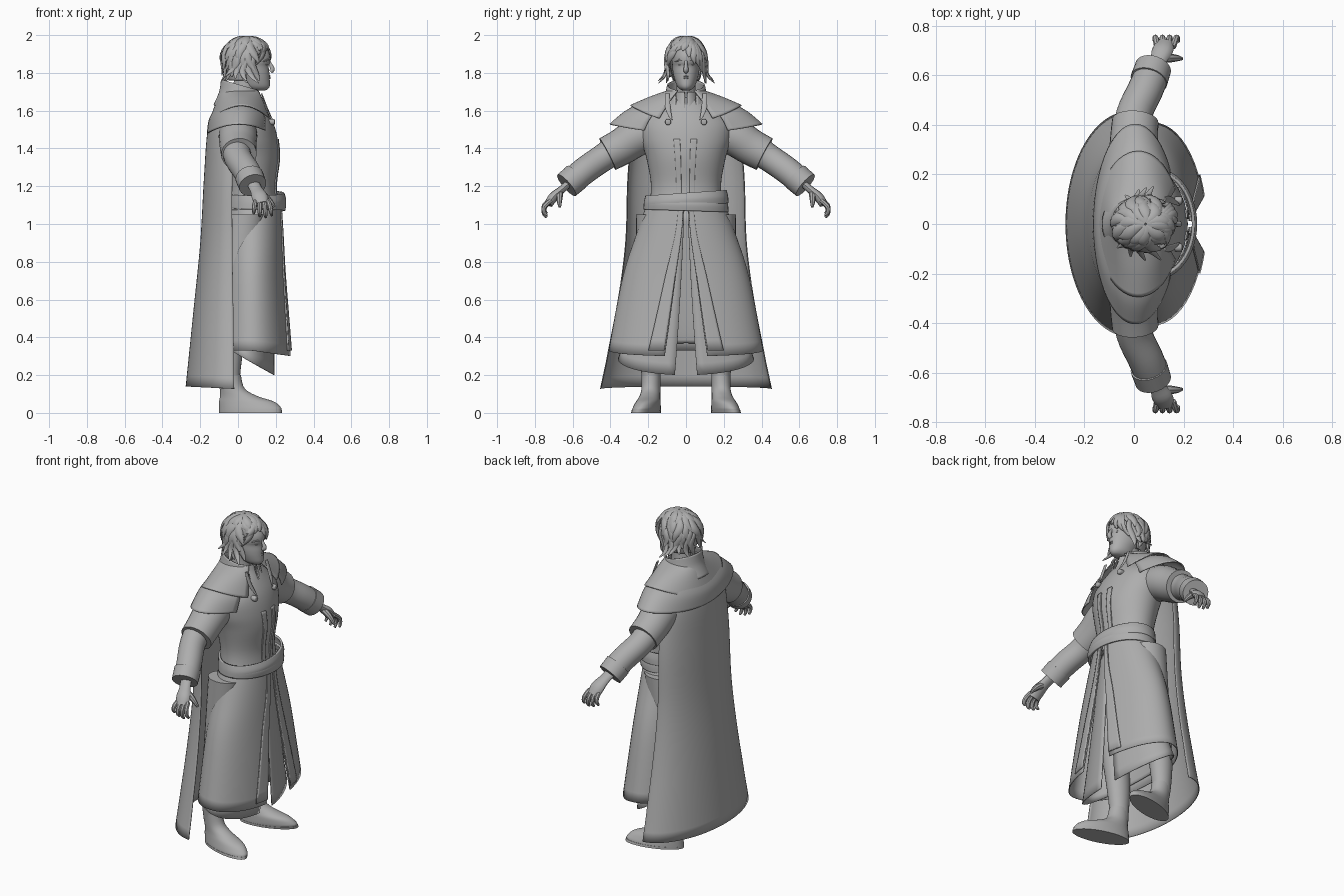
import bpy, bmesh, math, random
from math import sin, cos, pi
from mathutils import Vector

if "Cube" in bpy.data.objects:
    bpy.data.objects.remove(bpy.data.objects["Cube"])
random.seed(4)
GREY = (0.42, 0.42, 0.42, 1)
mat = bpy.data.materials.new("plain_grey")
mat.use_nodes = True
mat.diffuse_color = GREY
mat.node_tree.nodes["Principled BSDF"].inputs["Base Color"].default_value = GREY
made = []


def finish(name, rings, closed, mirror=False, thick=0):
    """Skin a list of vertex rings; closed rings also get end caps."""
    bm = bmesh.new()
    grid = [[bm.verts.new(p) for p in ring] for ring in rings]
    n = len(grid[0])
    for a, b in zip(grid, grid[1:]):
        for j in range(n if closed else n - 1):
            k = (j + 1) % n
            bm.faces.new((a[j], b[j], b[k], a[k]))
    if closed:
        bm.faces.new(grid[0])
        bm.faces.new(grid[-1])
        bmesh.ops.recalc_face_normals(bm, faces=bm.faces)
    mesh = bpy.data.meshes.new(name)
    bm.to_mesh(mesh)
    bm.free()
    mesh.materials.append(mat)
    ob = bpy.data.objects.new(name, mesh)
    bpy.context.collection.objects.link(ob)
    if thick:
        m = ob.modifiers.new("cloth", 'SOLIDIFY')
        m.thickness = thick
    if mirror:
        m = ob.modifiers.new("mirror", 'MIRROR')
        m.use_axis = (False, True, False)
    made.append(ob)


def smooth(keys, n=5):
    """Catmull-Rom curve through tuples."""
    out = []
    for i in range(len(keys) - 1):
        p0, p1 = keys[max(i - 1, 0)], keys[i]
        p2, p3 = keys[i + 1], keys[min(i + 2, len(keys) - 1)]
        for s in range(n):
            t = s / n
            out.append([b + t * (c - a) / 2 + t * t * (a - 2.5 * b + 2 * c - d / 2)
                        + t ** 3 * (1.5 * (b - c) + (d - a) / 2)
                        for a, b, c, d in zip(p0, p1, p2, p3)])
    return out + [list(keys[-1])]


def loft(name, rows, start=None, end=None, warp=None, seg=48, **kw):
    """Rows run downward: height, back x, front x, half width, optional slit angle."""
    rings = []
    closed = start is None and len(rows[0]) == 4
    for r in smooth(rows):
        a0 = 0 if closed else (r[4] if len(r) > 4 else start)
        a1 = 2 * pi - a0 if end is None else end
        ring = []
        for j in range(seg if closed else seg + 1):
            a = a0 + (a1 - a0) * j / seg
            p = ((r[1] + r[2]) / 2 + (r[2] - r[1]) / 2 * cos(a), r[3] * sin(a), r[0])
            ring.append(warp(*p, a) if warp else p)
        rings.append(ring)
    finish(name, rings, closed, **kw)


def tube(name, pts, ref=(1, 0, 0), flat=1.0, sides=12, steps=4, **kw):
    """Sweep of x, y, z, radius points; flat scales thickness across ref."""
    path = smooth(pts, steps)
    rings = []
    for i, p in enumerate(path):
        d = Vector(path[min(i + 1, len(path) - 1)][:3]) - Vector(path[max(i - 1, 0)][:3])
        d.normalize()
        u = Vector(ref)
        u = (u - d * u.dot(d)).normalized()
        v = d.cross(u)
        rings.append([Vector(p[:3]) + p[3] * (u * cos(t) + v * sin(t) * flat)
                      for t in (2 * pi * j / sides for j in range(sides))])
    finish(name, rings, True, **kw)


# Legs and boots, toes turned out
def turn_out(x, y, z, a):
    return x, y + 0.185 + 0.25 * (x + 0.04) * max(0, 1 - z / 0.2), z

loft("leg", [(1.05, -.06, .14, .08), (.6, -.09, .07, .075), (.35, -.11, .03, .062),
             (.16, -.1, .01, .048), (.12, -.095, .04, .048)], warp=turn_out, mirror=True, seg=24)
loft("boot", [(.2, -.1, .015, .05), (.13, -.095, .035, .05), (.09, -.095, .1, .053),
              (.06, -.1, .19, .06), (.03, -.1, .226, .065), (.014, -.1, .23, .066)],
     warp=turn_out, mirror=True, seg=28)
loft("sole", [(.014, -.1, .232, .068), (0, -.1, .232, .068)], warp=turn_out, mirror=True, seg=28)

# Skirts: under layer with a dipping front hem, outer layer with front slit and trim
def under_hem(x, y, z, a):
    return x, y, z + 0.085 * (1 - cos(a)) * max(0, (1.05 - z) / 0.85) ** 4

def outer_hem(x, y, z, a):
    return x, y, z - .03 * max(0, cos(a)) * (1.1 - z) / .78

loft("under_skirt", [(1.07, -.05, .19, .16, .06), (.65, -.08, .19, .26, .11), (.2, -.11, .195, .36, .165)],
     warp=under_hem, thick=.005)
skirt = [(1.1, -.07, .225, .21), (.95, -.08, .235, .262), (.72, -.1, .25, .335), (.33, -.13, .287, .41)]
slit = (.06, .09, .17, .28)
trim = (.18, .21, .33, .5)
loft("outer_skirt", [r + (s,) for r, s in zip(skirt, slit)], warp=outer_hem, thick=.005)
for name, side in (("trim_left", 1), ("trim_right", -1)):
    rings = []
    for z, xb, xf, w, s, t in smooth([k + (s, t) for k, s, t in zip(skirt, slit, trim)]):
        angles = [s + (t - s) * j / 6 for j in range(7)]
        rings.append([((xb + xf) / 2 + ((xf - xb) / 2 + .007) * cos(a), side * (w + .007) * sin(a), z)
                      for a in angles][::side])
    finish(name, rings, False, thick=.008)

# Tunic body with centre placket
torso = [(1.67, -.06, .1, .08), (1.62, -.1, .14, .16), (1.54, -.12, .185, .24), (1.45, -.12, .21, .24),
         (1.35, -.1, .217, .21), (1.2, -.07, .2, .185), (1.07, -.065, .215, .2)]
loft("tunic", torso)
for name, s, e in (("placket_right", -.27, -.13), ("placket_left", .1, .24)):
    loft(name, [(z, b, f + .007, w + .007) for z, b, f, w in torso[3:]], start=s, end=e, seg=6, thick=.008)

# Crossed belts
for name, tilt, z in (("belt_upper", .07, 1.13), ("belt_lower", -.03, 1.105)):
    loft(name, [(z + .035, -.075, .245, .215), (z, -.075, .255, .223), (z - .035, -.075, .25, .225)],
         start=-pi, end=pi, warp=lambda x, y, h, a, t=tilt: (x, y, h + t * y), thick=.012)

# Long cape
loft("cape", [(1.64, -.115, .1, .2), (1.5, -.16, .12, .28), (1.25, -.18, .12, .31), (.9, -.2, .14, .322),
              (.55, -.235, .185, .37), (.14, -.277, .237, .455)], start=pi / 2, thick=.005,
     warp=lambda x, y, z, a: (x, y, z - .012 * max(0, 1 + cos(a)) * (z < .3)))

# Two-tier shoulder mantle and standing collar
loft("mantle_lower", [(1.65, -.13, .15, .22, .65), (1.6, -.155, .175, .32, .62), (1.53, -.165, .175, .405, .58)],
     warp=lambda x, y, z, a: (x, y, z - .05 * cos(a) ** 2), thick=.006)
loft("mantle_upper", [(1.71, -.09, .12, .09, .5), (1.675, -.12, .155, .19, .5), (1.63, -.155, .19, .295, .5)],
     warp=lambda x, y, z, a: (x, y, z - .09 * cos(a) ** 2 * (1.71 - z) / .08), thick=.006)
loft("tall_collar", [(1.735, -.09, .12, .1, .6), (1.67, -.1, .135, .115, .5), (1.6, -.13, .155, .14, .4)],
     warp=lambda x, y, z, a: (x, y, z - .03 * cos(a)), thick=.008)
loft("inner_collar", [(1.7, -.04, .115, .06, .12), (1.66, -.045, .125, .065, .1), (1.6, -.05, .15, .08, .06)],
     thick=.006)
tube("lapel", [(.125, .1, 1.69, .012), (.155, .095, 1.61, .014), (.185, .075, 1.55, .003)],
     ref=(0, 1, 0), flat=.3, mirror=True)
tube("button", [(.165, .095, 1.54, .016), (.19, .095, 1.54, .016), (.195, .095, 1.54, .009)],
     ref=(0, 1, 0), mirror=True)

# Arms: long sleeve, short oversleeve, cuff
tube("long_sleeve", [(-.01, .2, 1.48, .085), (-.01, .33, 1.42, .08), (0, .44, 1.35, .073),
                     (.045, .54, 1.28, .072), (.075, .61, 1.22, .07)], sides=24, mirror=True)
tube("short_sleeve", [(0, .17, 1.49, .1), (0, .26, 1.46, .102), (0, .34, 1.41, .097), (.005, .415, 1.37, .094)],
     sides=24, mirror=True)
tube("cuff", [(.06, .58, 1.25, .076), (.078, .632, 1.205, .074)], sides=24, mirror=True)

# Hands with curled fingers
tube("palm", [(.08, .62, 1.215, .034), (.098, .66, 1.18, .034), (.115, .7, 1.145, .043), (.125, .728, 1.105, .038)],
     flat=.6, mirror=True)
for i, name in enumerate(("little_finger", "ring_finger", "middle_finger", "index_finger")):
    x = .094 + .021 * i
    drop = (.0, .015, .02, .01)[i]
    tube(name, [(x, .715, 1.125, .013), (x + .006 * (i - 1), .748, 1.1 - drop / 2, .013),
                (x + .009 * (i - 1), .752, 1.075 - drop, .011),
                (x + .011 * (i - 1), .737, 1.055 - drop, .007)], sides=8, mirror=True)
tube("thumb", [(.115, .67, 1.165, .02), (.15, .67, 1.14, .017), (.175, .67, 1.115, .013), (.193, .668, 1.09, .007)],
     ref=(0, 1, 0), sides=8, mirror=True)

# Neck, head and face
loft("neck", [(1.78, -.02, .11, .05), (1.7, -.03, .09, .052), (1.6, -.06, .09, .07)], seg=24)
loft("head", [(1.985, .02, .07, .02), (1.95, -.04, .135, .058), (1.9, -.055, .167, .073), (1.86, -.055, .17, .074),
              (1.835, -.05, .162, .072), (1.8, -.035, .166, .069), (1.765, 0, .168, .06),
              (1.73, .02, .168, .047), (1.712, .05, .155, .03), (1.706, .08, .135, .012)], seg=36)
tube("nose", [(.16, 0, 1.87, .008), (.172, 0, 1.845, .009), (.182, 0, 1.82, .013), (.172, 0, 1.806, .012)],
     ref=(0, 1, 0), sides=10)
tube("brow", [(.163, .012, 1.862, .005), (.155, .035, 1.868, .006), (.133, .058, 1.86, .003)],
     ref=(0, 0, 1), sides=8, mirror=True)
tube("eye", [(.153, .016, 1.842, .002), (.147, .03, 1.842, .008), (.133, .045, 1.842, .002)],
     ref=(0, 0, 1), sides=8, mirror=True)
for name, z, r in (("upper_lip", 1.783, .005), ("lower_lip", 1.773, .006)):
    tube(name, [(.15, -.028, z - .002, .001), (.167, 0, z, r), (.15, .028, z - .002, .001)],
         ref=(0, 0, 1), sides=8)

# Hair: scalp cap and layered wavy locks falling from the crown
loft("hair_cap", [(1.99, .03, .07, .015, .01), (1.98, -.015, .11, .05, .01), (1.96, -.05, .145, .078, .02),
                  (1.93, -.07, .165, .09, .6), (1.88, -.075, .16, .093, 1.15), (1.82, -.07, .15, .085, 1.5),
                  (1.76, -.05, .13, .07, 1.6)], thick=.006)


def lock(name, az, t0, t1, width, flare, sweep=0.0):
    """A tapered strand running over the skull from polar angle t0 to t1."""
    pts = []
    lift = random.uniform(.0, .06)
    for i in range(7):
        f = i / 6
        t = t0 + (t1 - t0) * f
        th = min(t, pi / 2)
        low = max(0, t - pi / 2)
        a = az + sweep * f + .14 * sin(5 * f + az * 3)
        out = 1 + lift * sin(pi * f) - .16 * low + flare * f ** 4
        r = width * (.5 + 1.1 * f) * max(.08, 1 - f ** 3) + .0015
        pts.append((.046 + .127 * out * sin(th) * cos(a), .103 * out * sin(th) * sin(a),
                    1.87 + .118 * cos(th) - .12 * low, r))
    tube(name, pts, ref=(-sin(az), cos(az), 0.01), flat=.5, sides=8, steps=2)


for tier, (count, t0, length, width) in enumerate(((11, .03, 1.2, .028), (15, .3, 1.75, .025),
                                                   (17, .8, 2.2, .022), (15, 1.2, 2.5, .019))):
    for i in range(count):
        az = -pi + 2 * pi * (i + .5 * (tier % 2) + random.uniform(-.25, .25)) / count
        if abs(az) < 1.15:
            if tier < 2:
                lock(f"front_lock_{tier}_{i}", az, t0, 1.05 + .1 * tier, width, .04, .25 * az)
        else:
            lock(f"hair_lock_{tier}_{i}", az, t0, length + random.uniform(-.2, .12), width,
                 random.uniform(.02, .14) + .1 * (tier > 1))
# Swept fringe parted to one side
for i, (az, sweep, end) in enumerate(((-.1, .4, 1.45), (0, .6, 1.75), (.1, .75, 1.85), (.25, .85, 2.1),
                                      (-.25, -.5, 1.25), (-.35, -.7, 1.5), (-.5, -.7, 1.85))):
    lock(f"fringe_{i}", az, .3, end, .02, .05, sweep)
# Flicked-out tufts beside the jaw
for i, az in enumerate((1.35, 1.6, 1.85, 2.2)):
    for side in (1, -1):
        lock(f"jaw_tuft_{i}_{side}", side * az, 1.3, 2.6 - .1 * i, .017, .65 - .08 * i)

# Smooth shading with sharp creases
bpy.ops.object.select_all(action='DESELECT')
for ob in made:
    ob.select_set(True)
bpy.context.view_layer.objects.active = made[0]
bpy.ops.object.shade_smooth_by_angle(angle=math.radians(40))
